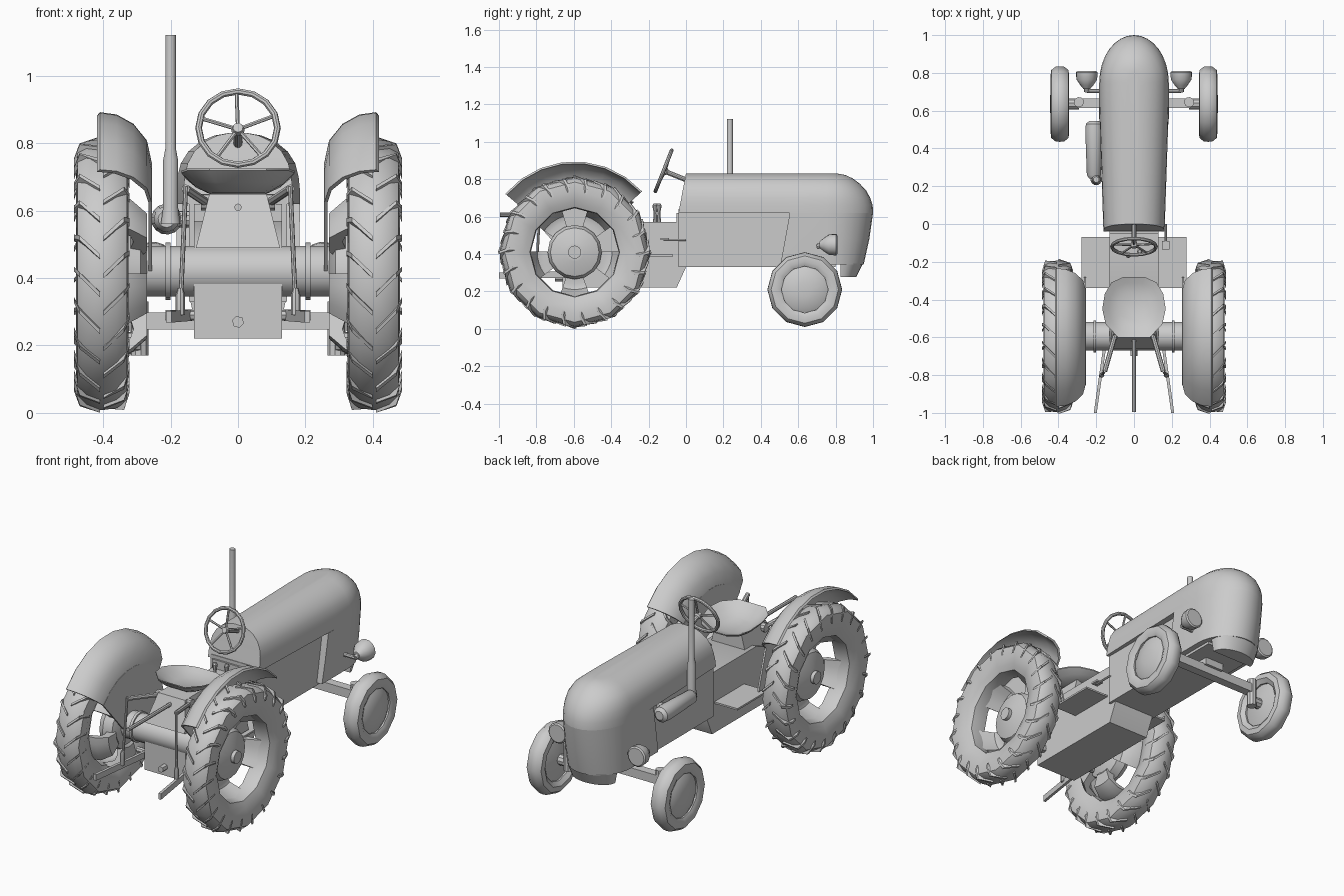
import bpy, bmesh, math
from math import sin, cos, pi, radians
from mathutils import Vector

if "Cube" in bpy.data.objects:
    bpy.data.objects.remove(bpy.data.objects["Cube"])

grey = bpy.data.materials.new("grey_paint")
grey.diffuse_color = (0.6, 0.6, 0.6, 1)
grey.use_nodes = True
grey.node_tree.nodes["Principled BSDF"].inputs["Base Color"].default_value = grey.diffuse_color


def make(name, verts, faces, mirror=False):
    me = bpy.data.meshes.new(name)
    me.from_pydata([tuple(v) for v in verts], [], faces)
    bm = bmesh.new()
    bm.from_mesh(me)
    bmesh.ops.recalc_face_normals(bm, faces=bm.faces)
    bm.to_mesh(me)
    bm.free()
    me.materials.append(grey)
    ob = bpy.data.objects.new(name, me)
    bpy.context.collection.objects.link(ob)
    if mirror:
        ob.modifiers.new("mirror", 'MIRROR').use_clip = False
    return ob


def loft(name, rings, mirror=False, closed=False, caps=True):
    n, m = len(rings[0]), len(rings)
    faces = []
    for i in range(m if closed else m - 1):
        a, b = i * n, (i + 1) % m * n
        faces += [(a + j, a + (j + 1) % n, b + (j + 1) % n, b + j) for j in range(n)]
    if caps and not closed:
        faces += [tuple(range(n)), tuple(range((m - 1) * n, m * n))]
    return make(name, [v for r in rings for v in r], faces, mirror)


def box(name, x0, x1, y0, y1, z0, z1, mirror=False):
    return loft(name, [[(x0, y0, z), (x1, y0, z), (x1, y1, z), (x0, y1, z)] for z in (z0, z1)], mirror)


def side_profile(name, pts, x0, x1, mirror=False):
    return loft(name, [[(x, y, z) for y, z in pts] for x in (x0, x1)], mirror)


def turned(name, start, axis, prof, n=12, mirror=False):
    """Spin a (distance, radius) profile around any axis."""
    axis = Vector(axis).normalized()
    u = axis.orthogonal().normalized()
    v = axis.cross(u)
    rings = [[Vector(start) + axis * d + u * r * cos(2 * pi * k / n) + v * r * sin(2 * pi * k / n)
              for k in range(n)] for d, r in prof]
    return loft(name, rings, mirror)


def rod(name, p, q, r, n=8, mirror=False):
    d = Vector(q) - Vector(p)
    return turned(name, p, d, [(0, r), (d.length, r)], n, mirror)


def ring_x(prof, cy, cz, angles):
    return [[(x, cy + r * cos(a), cz + r * sin(a)) for r, x in prof] for a in angles]


turn12 = [k * pi / 6 for k in range(12)]

# Rear wheels
RY, RZ = -0.595, 0.41
loft("rear_tyre", ring_x([(.272, .345), (.33, .325), (.375, .33), (.396, .36), (.402, .405), (.396, .45),
                          (.375, .476), (.33, .48), (.272, .465), (.24, .45), (.235, .405), (.24, .36)],
                         RY, RZ, turn12), True, True)
turned("rear_hub", (.27, RY, RZ), (1, 0, 0),
       [(0, .08), (.02, .13), (.07, .145), (.10, .13), (.125, .05), (.125, .035), (.145, .035)], 16, True)
for k in range(5):
    mid = radians(270 + 72 * k)
    loft("rear_spoke", ring_x([(.10, .285), (.12, .27), (.19, .27), (.235, .32), (.245, .40),
                               (.235, .40), (.20, .32), (.17, .31), (.10, .33)],
                              RY, RZ, [mid + radians(d) for d in (-19, -9, 0, 9, 19)]), True)


# Tread bars follow the flat facets of the tyre
def facet(r, a):
    return r * cos(pi / 12) / cos(a % (pi / 6) - pi / 12)


for side in (1, -1):
    for k in range(22):
        a0 = 2 * pi * (k + (0.5 if side < 0 else 0)) / 22
        rings = []
        for off, r, da in ((.082, .345, -.05), (.066, .394, 0), (.005, .402, .15)):
            ring = []
            for t, h in ((-.018, -.02), (.018, -.02), (.018, .009), (-.018, .009)):
                a = a0 + da + t
                rr = facet(r + h, a)
                ring.append((.404 + side * off, RY + rr * cos(a), RZ + rr * sin(a)))
            rings.append(ring)
        loft("tread_bar", rings, True)

# Rear fenders: curved shell and inner plate
shell = [(.41, .485), (.36, .478), (.31, .45), (.27, .40), (.255, .33)]
section = [(r, x) for x, r in shell] + [(r - .01, x + .008) for x, r in reversed(shell)]
arc = [radians(a) for a in range(42, 141, 14)]
loft("rear_fender", ring_x(section, RY, RZ, arc), True)
side_profile("fender_inner_plate", [(RY + .335 * cos(a), RZ + .335 * sin(a)) for a in arc] +
             [(-.66, .41), (-.28, .41)], .255, .265, True)

# Front wheels
FY, FZ = 0.635, 0.21
loft("front_tyre", ring_x([(.125, .36), (.15, .343), (.18, .347), (.198, .37), (.2, .393), (.198, .415),
                           (.18, .438), (.15, .442), (.125, .43)], FY, FZ, turn12), True, True)
turned("front_wheel_disc", (.35, FY, FZ), (1, 0, 0),
       [(0, .05), (.02, .128), (.07, .128), (.085, .10), (.095, .04)], 12, True)
rod("front_stub_axle", (.29, FY, FZ), (.36, FY, FZ), .03, 10, True)
rod("king_pin", (.292, FY + .01, .17), (.292, FY + .01, .33), .027, 10, True)
box("front_axle", -.30, .30, .615, .665, .247, .298)
box("axle_pivot", -.06, .06, .60, .68, .29, .36)


# Hood and nose: plan outlines stacked by height
def plan(z, w, back, front, straight=.75):
    s = min(straight, front - .08)
    pts = [(-w * .88, back, z)] if back < .3 else [(-w, back, z)]
    if back < .3:
        pts.append((-w, .62, z))
    pts += [(-w * cos(t), s + (front - s) * sin(t), z) for t in [pi * k / 16 for k in range(17)]]
    return pts + ([(w, .62, z), (w * .88, back, z)] if back < .3 else [(w, back, z)])


loft("hood", [plan(.62, .184, -.04, 1.0), plan(.66, .184, -.033, .998), plan(.70, .18, -.025, .985),
              plan(.74, .17, -.018, .963), plan(.775, .148, -.011, .93), plan(.805, .112, -.005, .89),
              plan(.823, .07, -.002, .85), plan(.83, .03, 0, .81)])
loft("nose_skirt", [plan(.345, .178, .505, .95), plan(.48, .182, .53, .98), plan(.62, .184, .555, 1.0)])
loft("grille_base", [plan(.277, .13, .825, .91, .84), plan(.35, .145, .825, .947, .84)])
box("engine", -.145, .145, -.04, .80, .33, .64)

# Gearbox and rear axle
side_profile("gearbox", [(-.66, .22), (-.05, .22), (0, .33), (0, .62), (-.05, .62), (-.05, .57),
                         (-.45, .57), (-.62, .50), (-.66, .45)], -.13, .13)
loft("lift_housing", [[(-w, y0, z), (w, y0, z), (w, -.38, z), (-w, -.38, z)]
                      for w, y0, z in ((.125, -.66, .49), (.085, -.60, .65))])
rod("rear_axle_tube", (-.32, RY, .42), (.32, RY, .42), .076, 20)
rod("axle_flange", (.20, RY, .42), (.215, RY, .42), .085, 16, True)
rod("power_shaft", (0, -.70, .27), (0, -.65, .27), .018, 6)

# Foot plates, pedals and levers
box("foot_plate", .12, .277, -.34, -.07, .388, .398, True)
rod("pedal_arm", (.168, -.12, .475), (.168, 0, .475), .006, 6)
box("pedal", .148, .188, -.135, -.09, .475, .485)
for x, y in ((-.03, -.165), (.03, -.145)):
    turned("gear_lever", (x, y, .56), (0, 0, 1), [(0, .012), (.06, .008), (.10, .015), (.11, .008)], 8)

# Seat: rounded pan rising to the rear and sides
outline = [(.055, -.28), (.12, -.31), (.155, -.37), (.168, -.45), (.15, -.53), (.085, -.60)]
outline += [(-x, y) for x, y in reversed(outline)]


def pan(s, dz):
    return [(x * s, -.44 + (y + .44) * s, .645 + dz + s * s * (.035 + .045 * min(1, max(0, (-.28 - y) / .2))))
            for x, y in outline]


loft("seat", [pan(.5, -.012), pan(.8, -.012), pan(1, -.006), pan(1, 0), pan(.8, 0), pan(.5, 0)])

# Steering wheel and column
hub = Vector((0, -.12, .845))
axis = Vector((0, -.93, .37)).normalized()
u, v = Vector((1, 0, 0)), axis.cross(Vector((1, 0, 0)))
rim = []
for k in range(16):
    a = 2 * pi * k / 16
    d = u * cos(a) + v * sin(a)
    rim.append([hub + d * (.117 + .01 * cos(b)) + axis * .01 * sin(b) for b in [pi * j / 4 for j in range(8)]])
loft("steering_rim", rim, closed=True)
for k in range(5):
    a = 2 * pi * k / 5 + .35
    rod("steering_spoke", hub - axis * .01, hub + (u * cos(a) + v * sin(a)) * .115, .006, 6)
turned("steering_hub", hub - axis * .025, axis, [(0, .012), (.01, .02), (.03, .015)], 10)
rod("steering_column", hub, (0, .03, .785), .013, 10)

# Exhaust and muffler on the left
turned("muffler", (-.212, .24, .575), (0, 1, 0), [(0, .025), (.02, .038), (.25, .046), (.29, .043), (.305, .025)], 14)
turned("exhaust_pipe", (-.20, .235, .56), (0, 0, 1),
       [(0, .03), (.05, .023), (.19, .023), (.225, .016), (.562, .016)], 12)
rod("manifold_pipe", (-.14, .45, .575), (-.21, .45, .575), .025, 10)

# Headlights on brackets
turned("headlight", (.25, .715, .45), (0, 1, 0), [(0, .018), (.02, .035), (.05, .055), (.088, .058), (.094, .05)], 14, True)
rod("headlight_arm", (.16, .705, .44), (.25, .705, .44), .011, 8, True)
rod("headlight_stem", (.25, .70, .44), (.25, .735, .45), .014, 8, True)

# Three point hitch
rod("lift_shaft", (-.11, -.57, .625), (.11, -.57, .625), .025, 10)
rod("lift_arm", (.095, -.57, .625), (.155, -.78, .665), .013, 8, True)
rod("lift_rod", (.155, -.78, .672), (.172, -.80, .29), .007, 8, True)
turned("lift_rod_sleeve", (.171, -.80, .29), (0, 0, 1), [(0, .014), (.06, .014), (.08, .008)], 8, True)
loft("lower_link", [[(x - .008, y, z - .017), (x + .008, y, z - .017), (x + .008, y, z + .017), (x - .008, y, z + .017)]
                    for x, y, z in ((.145, -.58, .29), (.205, -1.0, .285))], True)
rod("lower_link_pin", (.12, -.60, .29), (.215, -.60, .29), .016, 8, True)
rod("top_link", (0, -.995, .61), (0, -.58, .61), .011, 8)

# Smooth shading with sharp edges kept
bpy.ops.object.select_all(action='SELECT')
bpy.context.view_layer.objects.active = bpy.context.selected_objects[0]
bpy.ops.object.shade_smooth_by_angle(angle=radians(35))
